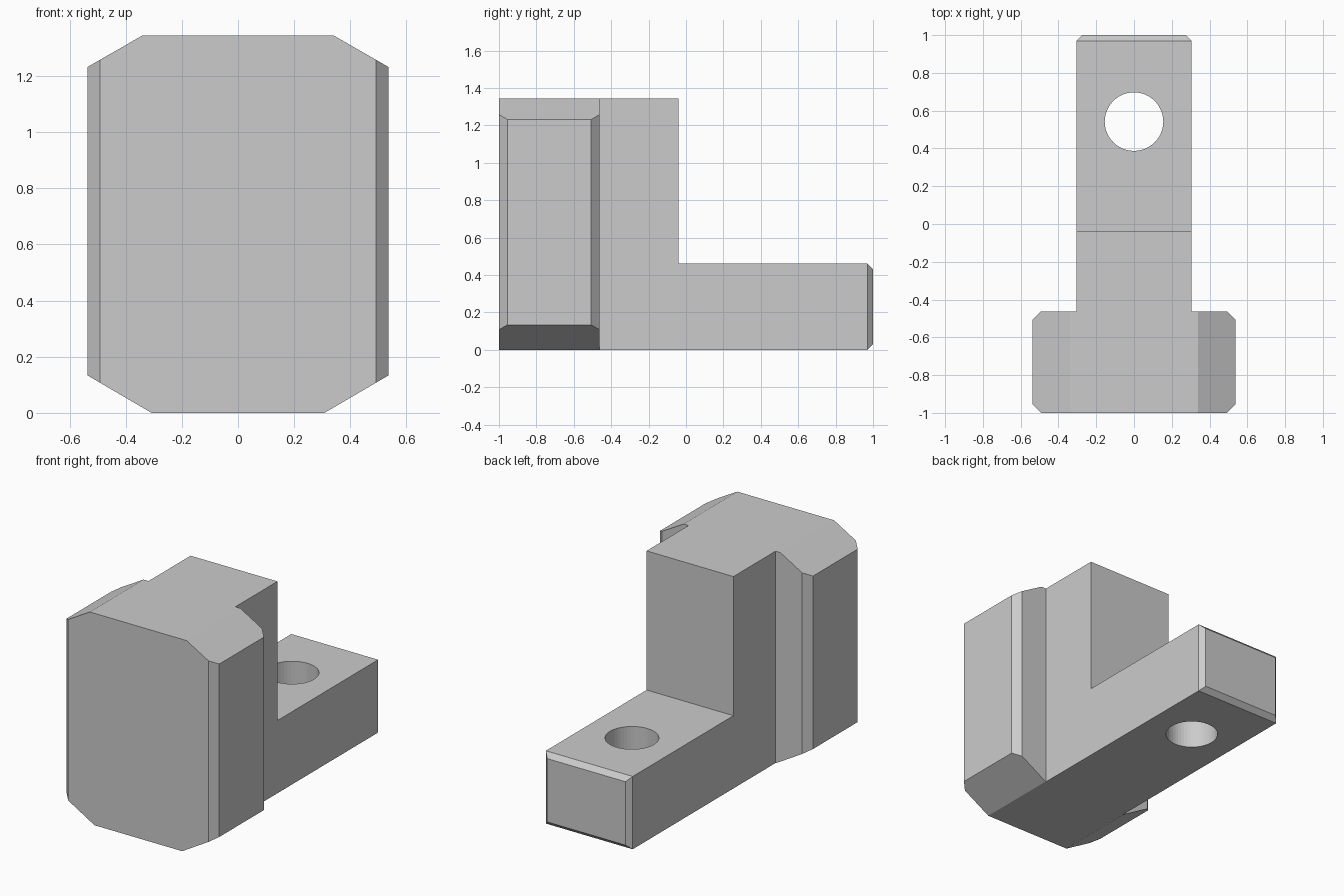
import bpy, bmesh
from mathutils import Vector

if "Cube" in bpy.data.objects:
    bpy.data.objects.remove(bpy.data.objects["Cube"])

H = 1.345        # overall height
FOOT = 0.462     # foot thickness
W, S = 0.537, 0.305   # half widths of head and stem


def prism(name, points, direction):
    """Extrude a closed profile of 3D points along a direction."""
    bm = bmesh.new()
    face = bm.faces.new([bm.verts.new(p) for p in points])
    ext = bmesh.ops.extrude_face_region(bm, geom=[face])["geom"]
    bmesh.ops.translate(bm, vec=direction,
                        verts=[v for v in ext if isinstance(v, bmesh.types.BMVert)])
    bmesh.ops.recalc_face_normals(bm, faces=bm.faces)
    obj = bpy.data.objects.new(name, bpy.data.meshes.new(name))
    bpy.context.collection.objects.link(obj)
    bm.to_mesh(obj.data)
    bm.free()
    return obj


def slice_off(bm, point, normal):
    """Cut away everything beyond a plane and cap the opening."""
    cut = bmesh.ops.bisect_plane(bm, geom=bm.verts[:] + bm.edges[:] + bm.faces[:],
                                 plane_co=point, plane_no=normal, clear_outer=True)
    edges = [e for e in cut["geom_cut"] if isinstance(e, bmesh.types.BMEdge)]
    bmesh.ops.edgeloop_fill(bm, edges=edges)


def subtract(obj, cutter):
    mod = obj.modifiers.new(cutter.name, "BOOLEAN")
    mod.operation, mod.solver, mod.object = "DIFFERENCE", "EXACT", cutter
    cutter.hide_render = True
    cutter.hide_set(True)


# T-shaped plan of head and stem, with chamfered corners
half = [(0.492, -1), (W, -0.955), (W, -0.507), (0.492, -0.462),
        (S, -0.462), (S, 0.97), (S - 0.03, 1)]
plan = half + [(-x, y) for x, y in reversed(half)]
bracket = prism("bracket", [(x, y, 0) for x, y in plan], (0, 0, H))

# Sloped head corners, and the lower end chamfer of the foot
bm = bmesh.new()
bm.from_mesh(bracket.data)
for s in (1, -1):
    slice_off(bm, Vector((s * 0.34, 0, H)), Vector((s * 0.113, 0, 0.197)))
    slice_off(bm, Vector((s * 0.308, 0, 0)), Vector((s * 0.134, 0, -0.229)))
slice_off(bm, Vector((0, 0.97, 0)), Vector((0, 1, -1)))
bmesh.ops.recalc_face_normals(bm, faces=bm.faces)
bm.to_mesh(bracket.data)
bm.free()

# Step above the foot, including its upper end chamfer
step = [(-0.04, 1.6), (-0.04, FOOT), (0.97, FOOT), (1.1, FOOT - 0.13), (1.1, 1.6)]
subtract(bracket, prism("step_cutter", [(-1, y, z) for y, z in step], (2, 0, 0)))

# Round bolt hole
bpy.ops.mesh.primitive_cylinder_add(vertices=48, radius=0.155, depth=2, location=(0, 0.542, 0.3))
hole = bpy.context.object
hole.name = "hole_cutter"
subtract(bracket, hole)
